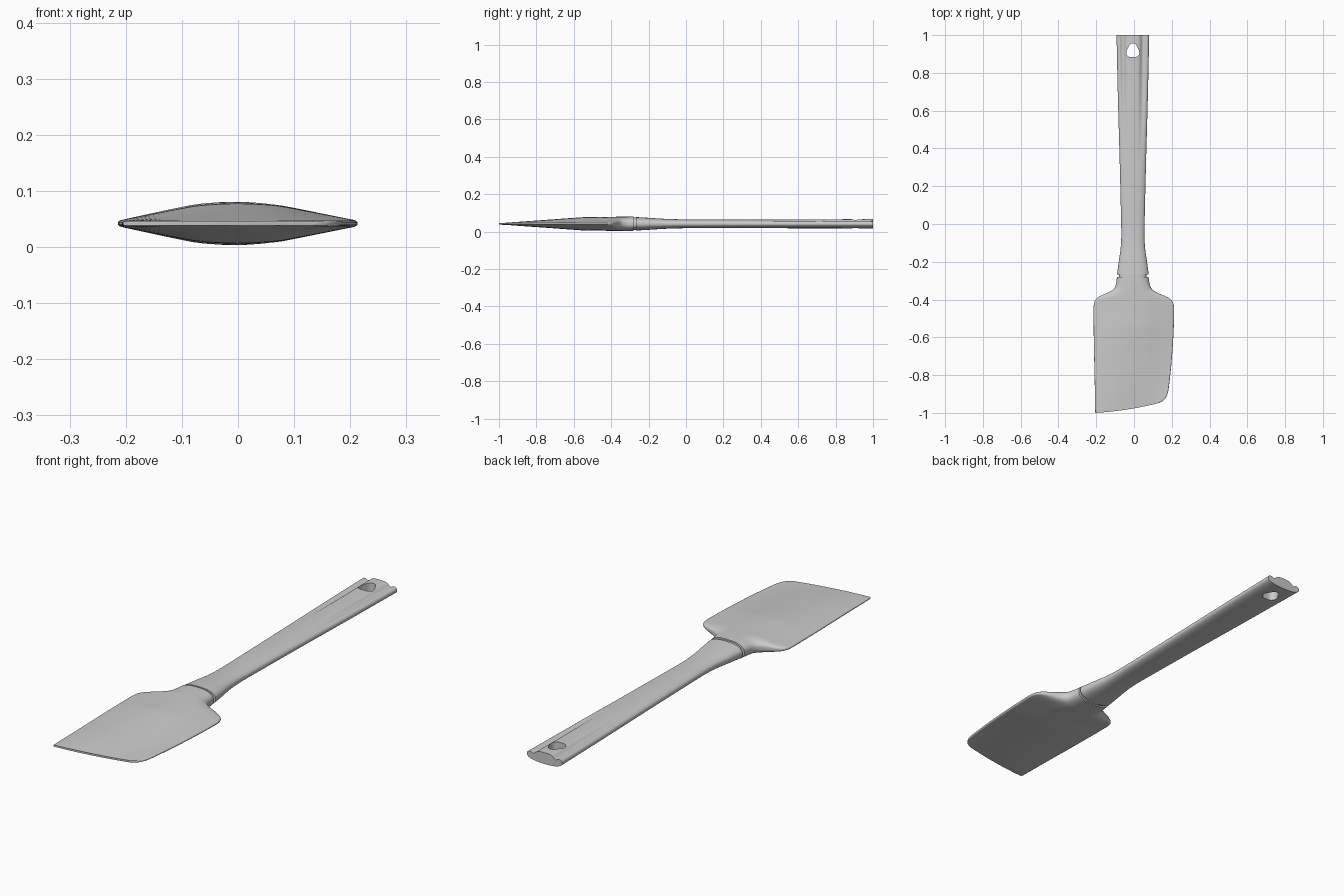
import bpy, bmesh, math

if "Cube" in bpy.data.objects:
    bpy.data.objects.remove(bpy.data.objects["Cube"])

ZC = 0.042   # mid height of the spatula
XC = -0.006  # handle axis
N = 96       # points around each section


def interp(keys, y):
    """Smooth (monotone hermite) interpolation through rows (y, a, b, ...)."""
    i = 0
    while i < len(keys) - 2 and y > keys[i + 1][0]:
        i += 1
    k0, k1 = keys[i], keys[i + 1]
    d = k1[0] - k0[0]
    t = min(max((y - k0[0]) / d, 0), 1)
    out = []

    def slope(j, c):
        if j == 0 or j == len(keys) - 1:
            a = max(j - 1, 0)
            return (keys[a + 1][c] - keys[a][c]) / (keys[a + 1][0] - keys[a][0])
        s0 = (keys[j][c] - keys[j - 1][c]) / (keys[j][0] - keys[j - 1][0])
        s1 = (keys[j + 1][c] - keys[j][c]) / (keys[j + 1][0] - keys[j][0])
        return 0 if s0 * s1 <= 0 else 2 * s0 * s1 / (s0 + s1)

    for c in range(1, len(k0)):
        m0, m1 = slope(i, c) * d, slope(i + 1, c) * d
        out.append((2*t**3 - 3*t*t + 1) * k0[c] + (t**3 - 2*t*t + t) * m0
                   + (3*t*t - 2*t**3) * k1[c] + (t**3 - t*t) * m1)
    return out


def smooth(t):
    t = min(max(t, 0), 1)
    return t * t * (3 - 2 * t)


def loft(name, rings):
    bm = bmesh.new()
    rows = [[bm.verts.new(p) for p in r] for r in rings]
    for a, b in zip(rows, rows[1:]):
        for i in range(len(a)):
            j = (i + 1) % len(a)
            bm.faces.new((a[i], a[j], b[j], b[i]))
    bm.faces.new(rows[0])
    bm.faces.new(rows[-1])
    bmesh.ops.recalc_face_normals(bm, faces=bm.faces)
    me = bpy.data.meshes.new(name)
    bm.to_mesh(me)
    bm.free()
    ob = bpy.data.objects.new(name, me)
    bpy.context.collection.objects.link(ob)
    return ob


def activate(ob):
    bpy.ops.object.select_all(action='DESELECT')
    ob.select_set(True)
    bpy.context.view_layer.objects.active = ob


def spow(v, e):
    return math.copysign(abs(v) ** e, v)


# Handle: rounded section, with two grip grooves fading in on the top
HANDLE = [(-0.268, .084, .036), (-.2, .075, .032), (-.12, .064, .027), (-.05, .061, .0245),
          (0, .062, .0235), (.3, .069, .0235), (.7, .080, .024), (1, .0865, .025)]


def handle_ring(y):
    w, h = interp(HANDLE, y)
    groove = 0.013 * smooth((y - 0.25) / 0.7)
    ring = []
    for i in range(N):
        a = 2 * math.pi * i / N
        u = spow(math.cos(a), 0.85)
        z = h * spow(math.sin(a), 0.85)
        if z > 0:
            z -= min(groove * math.exp(-((abs(u) - 0.62) / 0.16) ** 2), 0.8 * z)
        ring.append((XC + w * u, y, ZC + z))
    return ring


handle = loft("handle", [handle_ring(-0.268 + 1.268 * i / 60) for i in range(61)])

# Hanging hole: rounded triangle cut through the handle end
hole = []
for i in range(40):
    a = 2 * math.pi * i / 40
    r = 0.035 - 0.004 * math.sin(3 * a)
    hole.append((XC + r * math.cos(a) * 0.94, 0.916 + r * math.sin(a) * 1.05))
hole_cutter = loft("hole_cutter", [[(x, y, z) for x, y in hole] for z in (-0.1, 0.2)])
hole_cutter.hide_render = True
mod = handle.modifiers.new("hole", 'BOOLEAN')
mod.operation = 'DIFFERENCE'
mod.solver = 'EXACT'
mod.object = hole_cutter
activate(handle)
bpy.ops.object.modifier_apply(modifier="hole")
bpy.data.objects.remove(hole_cutter)
bpy.ops.object.shade_smooth_by_angle(angle=math.radians(40))

# Blade: rows of (y, left x, right x, half thickness, neck-to-flat blend)
BLADE = [(-1, -.205, .135, .004, 1), (-.993, -.2055, .155, .0045, 1), (-.98, -.206, .169, .0055, 1),
         (-.95, -.2065, .181, .008, 1), (-.9, -.207, .188, .012, 1), (-.75, -.21, .201, .0225, 1),
         (-.6, -.213, .209, .033, 1), (-.54, -.2135, .211, .0365, 1), (-.45, -.214, .213, .0375, 1),
         (-.42, -.212, .208, .038, .95), (-.4, -.204, .195, .038, .85), (-.385, -.187, .172, .038, .7),
         (-.368, -.148, .133, .038, .45), (-.345, -.107, .095, .038, .15), (-.32, -.096, .083, .0385, 0),
         (-.28, -.09, .077, .0385, 0)]


def blade_ring(y, scale=1):
    left, right, h, blend = interp(BLADE, min(y, -0.28))
    mid, w = (left + right) / 2, (right - left) / 2 * scale
    h *= scale
    ring = []
    for i in range(N):
        a = 2 * math.pi * i / N
        s = math.sin(a)
        u = spow(math.cos(a), 0.8)
        x = mid + w * u
        neck = h * abs(s) ** 0.8
        edge = min(.005, h)
        # raised tongue in the middle, sloping to a thin rim
        slope = (w - abs(x - mid)) / max(w - 0.05, 0.01)
        slope = slope if slope < 0.75 else 1 - 0.25 * math.exp(-(slope - 0.75) / 0.25)
        flat = edge * min(1, abs(s) * 4) ** 0.5 + (h - edge) * slope
        t = neck * (1 - blend) + flat * blend
        d = x + 0.205
        shear = (0.06 * d + 0.28 * d * d) * smooth((-0.42 - y) / 0.55) if d > 0 else 0
        ring.append((x, y + shear, ZC + math.copysign(t, s) if abs(s) > 1e-6 else ZC))
    return ring


ys = sorted({round(-1 + 0.72 * i / 72, 4) for i in range(73)} | {-.997, -.993, -.987, -.983})
rings = [blade_ring(y) for y in ys]
# stepped stem that plugs into the handle
rings += [blade_ring(-0.2795, 0.86), blade_ring(-0.255, 0.86)]
blade = loft("blade", rings)
activate(blade)
bpy.ops.object.shade_smooth_by_angle(angle=math.radians(40))
